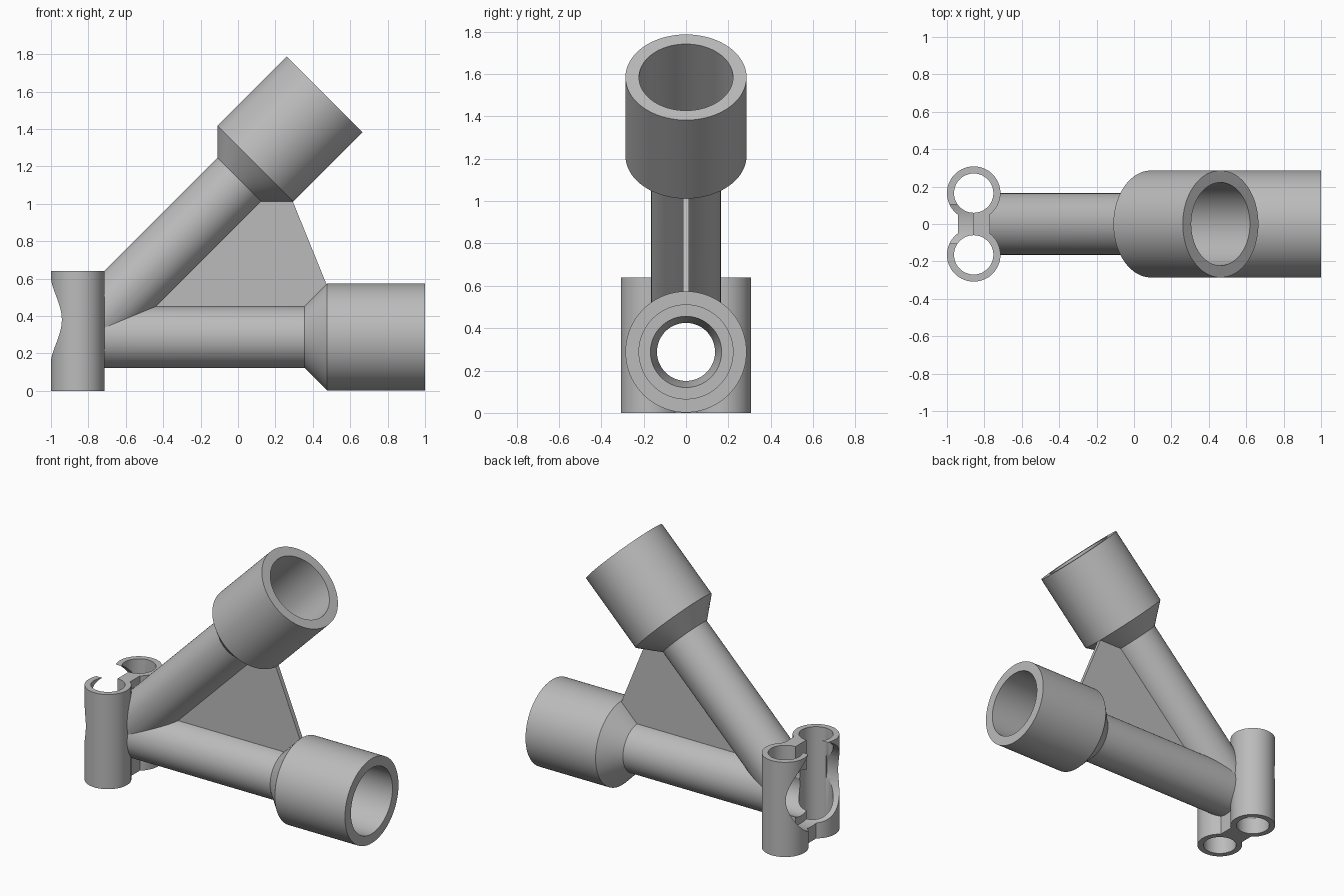
import bpy
import bmesh
from math import radians, pi, cos, sin
from mathutils import Matrix, Vector

if "Cube" in bpy.data.objects:
    bpy.data.objects.remove(bpy.data.objects["Cube"], do_unlink=True)

SEGMENTS = 96
HUB = Vector((-0.834, 0, 0.288))

grey = bpy.data.materials.new("plain_grey")
grey.use_nodes = True
grey.diffuse_color = (0.5, 0.5, 0.5, 1)
grey.node_tree.nodes["Principled BSDF"].inputs["Base Color"].default_value = (0.5, 0.5, 0.5, 1)


def finish(name, bm):
    bmesh.ops.recalc_face_normals(bm, faces=bm.faces)
    mesh = bpy.data.meshes.new(name)
    bm.to_mesh(mesh)
    bm.free()
    mesh.materials.append(grey)
    ob = bpy.data.objects.new(name, mesh)
    bpy.context.collection.objects.link(ob)
    return ob


def lathe(name, profile, matrix):
    """Closed solid turned about local z from (height, radius) pairs."""
    bm = bmesh.new()
    rings = []
    for h, r in profile:
        angles = [2 * pi * i / SEGMENTS for i in range(SEGMENTS)]
        rings.append([bm.verts.new(matrix @ Vector((r * cos(a), r * sin(a), h))) for a in angles])
    for low, high in zip(rings, rings[1:]):
        for i in range(SEGMENTS):
            j = (i + 1) % SEGMENTS
            bm.faces.new((low[i], low[j], high[j], high[i]))
    bm.faces.new(rings[0][::-1])
    bm.faces.new(rings[-1])
    return finish(name, bm)


def plate(name, outline, thickness):
    """Extrude an (x, z) outline evenly about y = 0."""
    bm = bmesh.new()
    face = bm.faces.new([bm.verts.new((x, -thickness / 2, z)) for x, z in outline])
    ext = bmesh.ops.extrude_face_region(bm, geom=[face])
    moved = [v for v in ext["geom"] if isinstance(v, bmesh.types.BMVert)]
    bmesh.ops.translate(bm, verts=moved, vec=(0, thickness, 0))
    return finish(name, bm)


def boolean(target, other, operation):
    mod = target.modifiers.new(operation.lower(), "BOOLEAN")
    mod.operation = operation
    mod.solver = "EXACT"
    mod.object = other
    bpy.context.view_layer.objects.active = target
    bpy.ops.object.modifier_apply(modifier=mod.name)
    bpy.data.objects.remove(other, do_unlink=True)


def along(tilt, origin=HUB):
    """Local z turned towards +x, raised by the tilt in degrees."""
    return Matrix.Translation(origin) @ Matrix.Rotation(radians(90 - tilt), 4, "Y")


solids, cutters = [], []

# Two socket arms, one level and one raised, with stepped bores
arm = [(0, 0.165), (1.19, 0.165), (1.31, 0.286), (1.834, 0.286)]
for label, tilt, start in (("level", 0, -0.3), ("raised", 45, 0)):
    solids.append(lathe(label + "_arm", arm, along(tilt)))
    bore = [(start, 0.137), (1.19, 0.137), (1.31, 0.168), (1.31, 0.222), (1.9, 0.222)]
    cutters.append(lathe(label + "_bore", bore, along(tilt)))

# Pair of upright tubes
for label, y in (("left", 0.165), ("right", -0.165)):
    place = Matrix.Translation((-0.857, y, 0))
    solids.append(lathe(label + "_tube", [(0, 0.143), (0.64, 0.143)], place))
    cutters.append(lathe(label + "_tube_bore", [(-0.1, 0.105), (0.8, 0.105)], place))

# Bridge between the tubes and gusset between the arms
solids.append(plate("bridge", [(-0.94, 0), (-0.77, 0), (-0.77, 0.64), (-0.94, 0.64)], 0.12))
solids.append(plate("gusset", [(-0.46, 0.44), (0.36, 0.44), (0.475, 0.565),
                               (0.29, 1.02), (0.11, 1.035)], 0.03))

# Round recess cut into the outer side of the tubes
cutters.append(lathe("recess", [(-0.3, 0.28), (0, 0.28)], along(0, Vector((-0.86, 0, 0.38)))))

body = solids[0]
for solid in solids[1:]:
    boolean(body, solid, "UNION")
for cutter in cutters:
    boolean(body, cutter, "DIFFERENCE")
body.name = "pipe_joint"

bpy.ops.object.select_all(action="DESELECT")
body.select_set(True)
bpy.context.view_layer.objects.active = body
bpy.ops.object.shade_smooth_by_angle(angle=radians(20))
